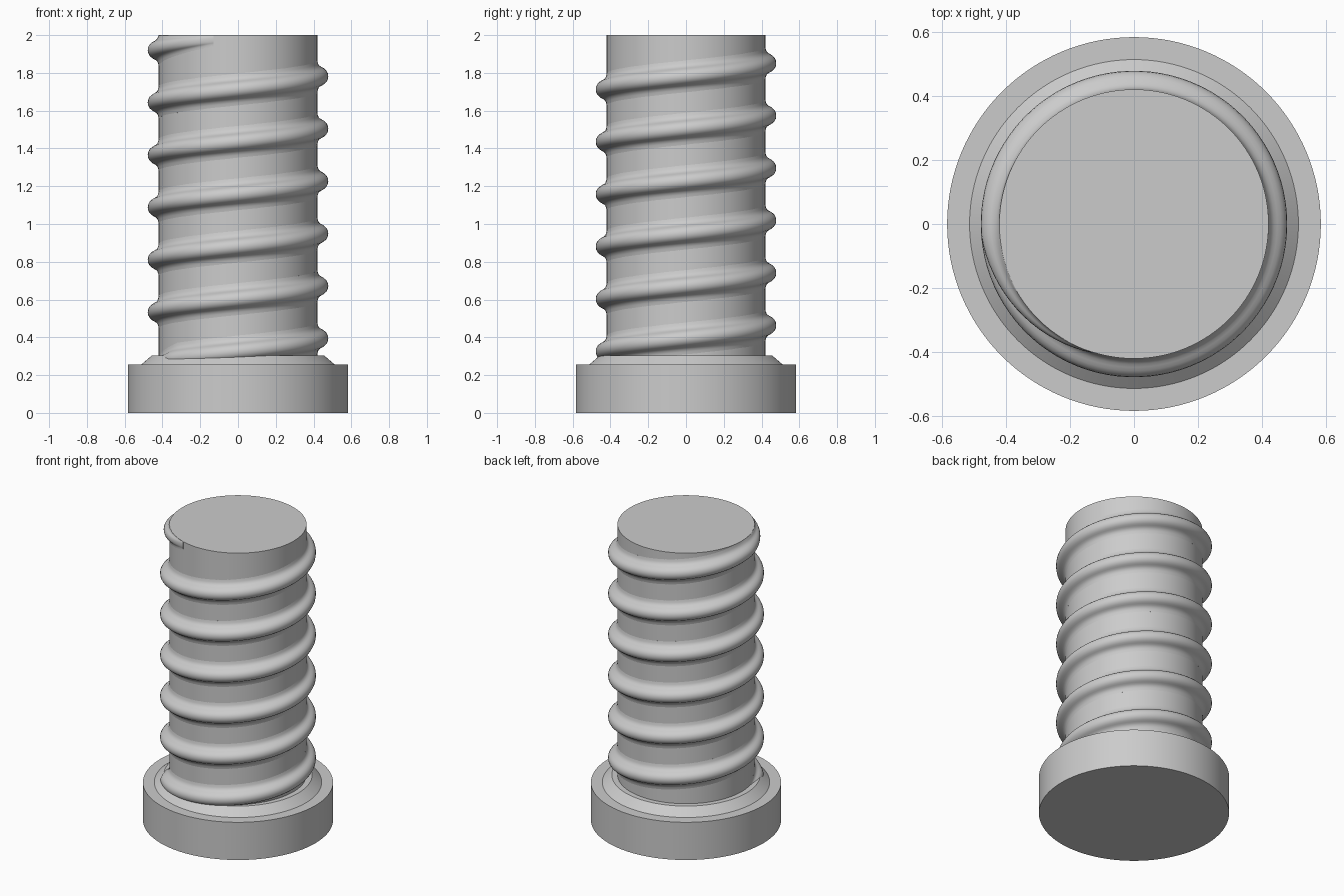
import bpy, bmesh, math

cube = bpy.data.objects.get("Cube")
if cube:
    bpy.data.objects.remove(cube, do_unlink=True)

grey = bpy.data.materials.new("plain_grey")
grey.use_nodes = True
colour = (0.6, 0.6, 0.6, 1)
grey.diffuse_color = colour
grey.node_tree.nodes["Principled BSDF"].inputs["Base Color"].default_value = colour

SHAFT_R, TOP = 0.42, 2.0
PITCH, FRONT_Z = 0.2775, 0.325


def finish(name, bm, angle):
    bmesh.ops.recalc_face_normals(bm, faces=bm.faces)
    mesh = bpy.data.meshes.new(name)
    bm.to_mesh(mesh)
    bm.free()
    obj = bpy.data.objects.new(name, mesh)
    bpy.context.collection.objects.link(obj)
    mesh.materials.append(grey)
    bpy.ops.object.select_all(action='DESELECT')
    obj.select_set(True)
    bpy.context.view_layer.objects.active = obj
    bpy.ops.object.shade_smooth_by_angle(angle=math.radians(angle))
    return obj


def skin(bm, rings, closed):
    """Bridge neighbouring rings of vertices and cap both ends."""
    for a, b in zip(rings, rings[1:]):
        n = len(a)
        for i in range(n if closed else n - 1):
            j = (i + 1) % n
            bm.faces.new((a[i], a[j], b[j], b[i]))
    bm.faces.new(rings[0])
    bm.faces.new(rings[-1])


def lathe(name, profile, sides=128):
    bm = bmesh.new()
    turns = [2 * math.pi * i / sides for i in range(sides)]
    rings = [[bm.verts.new((r * math.cos(t), r * math.sin(t), z)) for t in turns]
             for r, z in profile]
    skin(bm, rings, True)
    return finish(name, bm, 30)


# Round base, bevelled collar and plain shaft in one turned body
lathe("turned_body", [(0.583, 0), (0.583, 0.255), (0.513, 0.255), (0.455, 0.305),
                      (SHAFT_R, 0.305), (SHAFT_R, TOP)])

# Rounded ridge section: height offset and rise above the shaft, upper half
half = [(0, 0.058), (0.014, 0.056), (0.027, 0.049), (0.037, 0.038),
        (0.043, 0.027), (0.049, 0.017), (0.058, 0.008), (0.07, 0.003), (0.085, 0)]
section = [(-dz, h) for dz, h in reversed(half[1:])] + half


# Helical thread that fades into the shaft at both ends
def thread():
    bm = bmesh.new()
    start, end, step = -180, 6 * 360 - 105, 4
    rings = []
    for deg in range(start, end + 1, step):
        fade = max(0, min(1, (deg - start) / 40, (end - deg) / 70))
        t = math.radians(deg)
        mid = FRONT_Z + PITCH * (deg + 90) / 360
        outline = [(dz * (0.4 + 0.6 * fade), h * fade) for dz, h in section]
        outline += [(outline[-1][0], -0.02), (outline[0][0], -0.02)]
        rings.append([bm.verts.new(((SHAFT_R + h) * math.cos(t),
                                    (SHAFT_R + h) * math.sin(t),
                                    min(mid + dz, TOP - 0.001)))
                      for dz, h in outline])
    skin(bm, rings, True)
    return finish("helical_thread", bm, 50)


thread()
